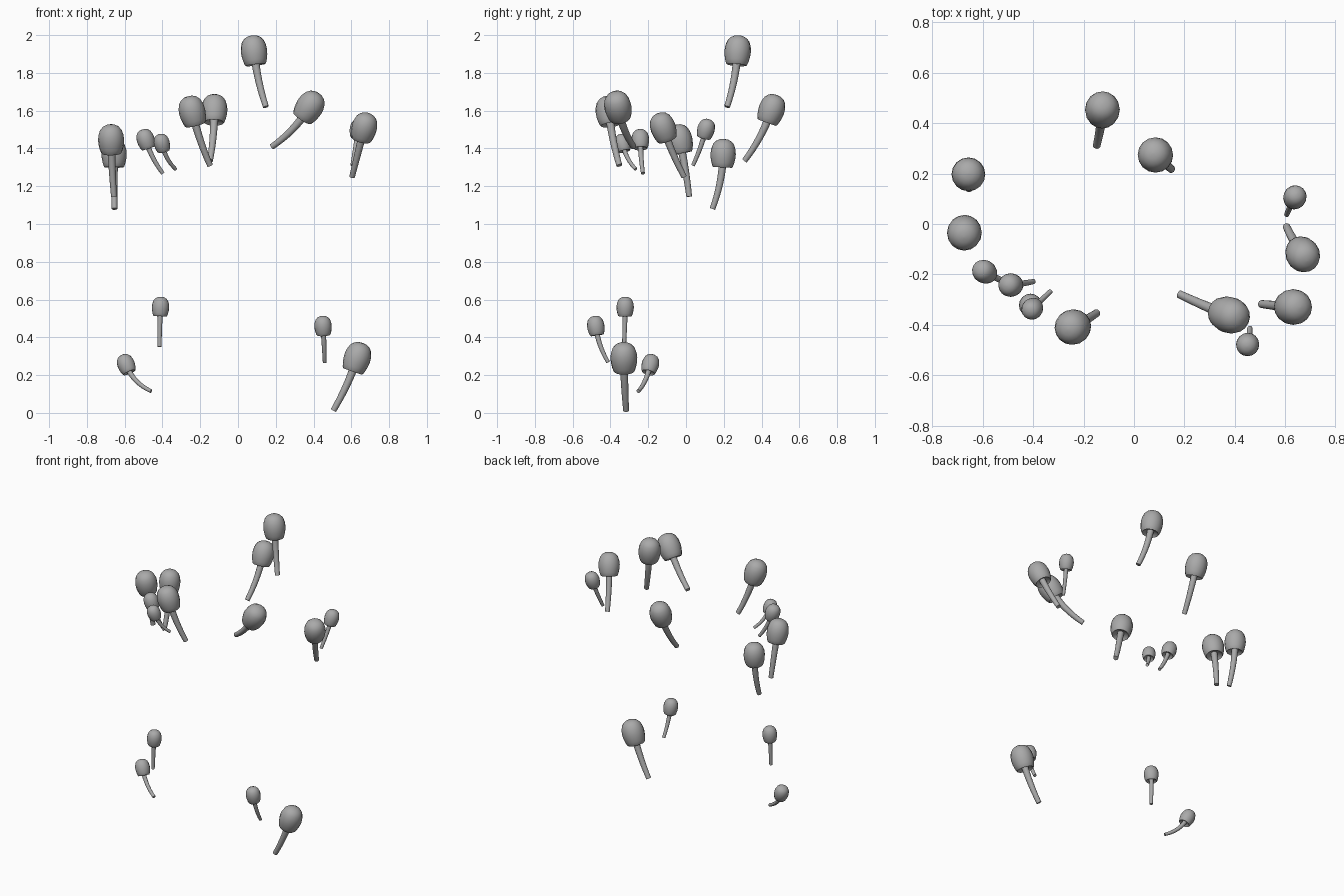
import bpy, bmesh, math
from mathutils import Vector

if "Cube" in bpy.data.objects:
    bpy.data.objects.remove(bpy.data.objects["Cube"])

SIDES = 16
grey = bpy.data.materials.new("mushroom grey")
grey.diffuse_color = (0.4, 0.4, 0.4, 1)
grey.use_nodes = True
grey.node_tree.nodes["Principled BSDF"].inputs["Base Color"].default_value = grey.diffuse_color

# Cap profile: (radius / widest radius, height / cap height), underside to crown
CAP = [(0.25, 0.12), (0.62, 0.05), (0.74, 0.0), (0.81, 0.04), (0.9, 0.16), (0.97, 0.31),
       (1.0, 0.47), (0.96, 0.64), (0.83, 0.81), (0.62, 0.92), (0.33, 0.985)]


def loft(name, rings):
    """Skin circles given as (centre, direction, radius), closing both ends."""
    bm = bmesh.new()
    loops = []
    for centre, direction, radius in rings:
        d = direction.normalized()
        u = Vector((0, 1, 0)).cross(d).normalized()
        v = d.cross(u)
        loops.append([bm.verts.new(centre + radius * (u * math.cos(a) + v * math.sin(a)))
                      for a in (2 * math.pi * i / SIDES for i in range(SIDES))])
    for low, high in zip(loops, loops[1:]):
        for i in range(SIDES):
            j = (i + 1) % SIDES
            bm.faces.new((low[i], low[j], high[j], high[i]))
    bm.faces.new(loops[0][::-1])
    bm.faces.new(loops[-1])
    mesh = bpy.data.meshes.new(name)
    bm.to_mesh(mesh)
    bm.free()
    mesh.materials.append(grey)
    obj = bpy.data.objects.new(name, mesh)
    bpy.context.collection.objects.link(obj)
    bpy.ops.object.select_all(action='DESELECT')
    obj.select_set(True)
    bpy.context.view_layer.objects.active = obj
    bpy.ops.object.shade_smooth_by_angle(angle=math.radians(50))


def mushroom(index, base, cap, lean, radius):
    """Bent stem from base to cap centre, with an egg-shaped cap along the lean."""
    base, cap = Vector(base), Vector(cap)
    axis = Vector((lean[0], lean[1], 1)).normalized()
    height = 2.25 * radius
    bottom = cap - axis * height * 0.5
    # Stem: quadratic curve that arrives in line with the cap
    top = bottom + axis * height * 0.3
    bend = top - axis * (top - base).length * 0.5
    rings = []
    for i in range(9):
        t = i / 8
        point = base * (1 - t) ** 2 + bend * 2 * t * (1 - t) + top * t * t
        tangent = (bend - base) * (1 - t) + (top - bend) * t
        rings.append((point, tangent, radius * (0.22 + 0.09 * t)))
    loft(f"stem_{index}", rings)
    loft(f"cap_{index}", [(bottom + axis * height * h, axis, radius * r) for r, h in CAP]
         + [(bottom + axis * height, axis, radius * 0.03)])


# base point, cap centre, cap lean (x, y per unit z), cap radius
MUSHROOMS = [
    ((0.148, 0.217, 1.62), (0.084, 0.274, 1.92), (-0.12, 0.08), 0.070),
    ((-0.148, -0.353, 1.31), (-0.244, -0.409, 1.60), (-0.25, -0.12), 0.070),
    ((-0.148, 0.31, 1.335), (-0.125, 0.455, 1.61), (0.02, 0.36), 0.069),
    ((0.18, -0.278, 1.41), (0.382, -0.362, 1.625), (0.65, -0.22), 0.072),
    ((0.604, -0.01, 1.25), (0.67, -0.123, 1.515), (0.25, -0.35), 0.067),
    ((-0.657, 0.017, 1.145), (-0.672, -0.036, 1.45), (-0.03, -0.22), 0.069),
    ((-0.654, 0.14, 1.08), (-0.656, 0.197, 1.375), (0.0, 0.05), 0.067),
    ((0.505, -0.317, 0.013), (0.633, -0.329, 0.295), (0.35, -0.02), 0.071),
    ((0.605, 0.037, 1.31), (0.638, 0.107, 1.505), (0.15, 0.28), 0.046),
    ((-0.398, -0.228, 1.268), (-0.49, -0.242, 1.45), (-0.33, -0.03), 0.047),
    ((-0.33, -0.266, 1.29), (-0.404, -0.337, 1.43), (-0.25, -0.25), 0.042),
    ((-0.415, -0.328, 0.35), (-0.41, -0.322, 0.563), (0.05, 0.02), 0.046),
    ((-0.46, -0.252, 0.115), (-0.594, -0.188, 0.26), (-0.42, 0.25), 0.046),
    ((0.459, -0.412, 0.268), (0.45, -0.478, 0.462), (-0.06, -0.15), 0.046),
]
for n, spec in enumerate(MUSHROOMS, 1):
    mushroom(n, *spec)
